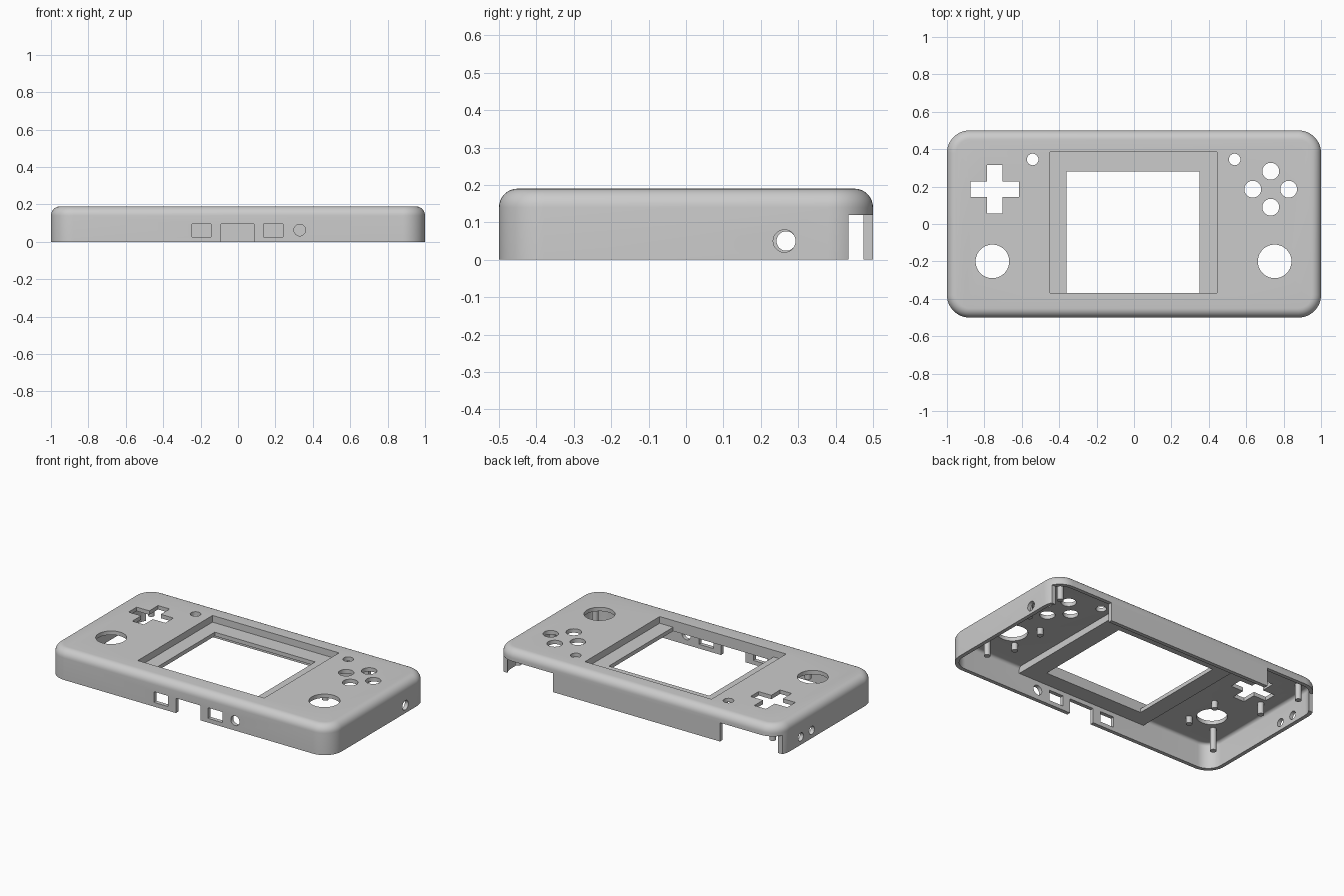
import bpy
import bmesh
from math import radians
from mathutils import Matrix

cube = bpy.data.objects.get("Cube")
if cube:
    bpy.data.objects.remove(cube, do_unlink=True)

WALL = 0.025
HEIGHT = 0.19

grey = bpy.data.materials.new("light_grey_plastic")
grey.use_nodes = True
grey.diffuse_color = (0.6, 0.6, 0.6, 1)
grey.node_tree.nodes["Principled BSDF"].inputs["Base Color"].default_value = (0.6, 0.6, 0.6, 1)


def finish(bm, name):
    bmesh.ops.recalc_face_normals(bm, faces=bm.faces)
    mesh = bpy.data.meshes.new(name)
    bm.to_mesh(mesh)
    bm.free()
    mesh.materials.append(grey)
    obj = bpy.data.objects.new(name, mesh)
    bpy.context.collection.objects.link(obj)
    return obj


def box_bm(x0, x1, y0, y1, z0, z1):
    bm = bmesh.new()
    place = Matrix.Translation(((x0 + x1) / 2, (y0 + y1) / 2, (z0 + z1) / 2))
    size = Matrix.Diagonal((x1 - x0, y1 - y0, z1 - z0, 1))
    bmesh.ops.create_cube(bm, size=1, matrix=place @ size)
    return bm


def box(name, *bounds):
    return finish(box_bm(*bounds), name)


def cylinder(name, centre, radius, length, axis="Z", sides=40):
    turn = {"X": Matrix.Rotation(radians(90), 4, "Y"),
            "Y": Matrix.Rotation(radians(90), 4, "X"),
            "Z": Matrix.Identity(4)}[axis]
    bm = bmesh.new()
    bmesh.ops.create_cone(bm, cap_ends=True, segments=sides, radius1=radius, radius2=radius,
                          depth=length, matrix=Matrix.Translation(centre) @ turn)
    return finish(bm, name)


def rounded_block(name, inset, z0, z1, corner, fillet):
    """Box with round corners in plan and a filleted top rim."""
    bm = box_bm(inset - 1, 1 - inset, inset - 0.5, 0.5 - inset, z0, z1)
    upright = [e for e in bm.edges if abs(e.verts[0].co.z - e.verts[1].co.z) > 0.01]
    bmesh.ops.bevel(bm, geom=upright, offset=corner, segments=12, profile=0.5, affect="EDGES")
    rim = [e for e in bm.edges if all(v.co.z > z1 - 0.001 for v in e.verts)]
    bmesh.ops.bevel(bm, geom=rim, offset=fillet, segments=8, profile=0.5, affect="EDGES")
    return finish(bm, name)


def combine(target, tool, operation="DIFFERENCE"):
    tool.hide_render = True
    bpy.context.view_layer.objects.active = target
    mod = target.modifiers.new("combine", "BOOLEAN")
    mod.operation = operation
    mod.solver = "EXACT"
    mod.object = tool
    bpy.ops.object.modifier_apply(modifier=mod.name)
    bpy.data.objects.remove(tool, do_unlink=True)


# Hollow shell with the sunken screen floor
shell = rounded_block("front_shell", 0, 0, HEIGHT, 0.12, 0.05)
combine(shell, rounded_block("cavity", WALL, -0.1, HEIGHT - WALL, 0.12 - WALL, 0.02))
combine(shell, box("screen_floor", -0.47, 0.47, -0.485, 0.485, 0.122, 0.175), "UNION")
combine(shell, box("screen_recess", -0.45, 0.445, -0.37, 0.385, 0.147, 0.3))
combine(shell, box("screen_window", -0.36, 0.35, -0.37, 0.28, 0.05, 0.16))

# Direction pad opening
pad_x, pad_y, arm, half = -0.745, 0.185, 0.13, 0.041
combine(shell, box("pad_slot", pad_x - arm, pad_x + arm, pad_y - half, pad_y + half, 0.1, 0.3))
combine(shell, box("pad_slot", pad_x - half, pad_x + half, pad_y - arm, pad_y + arm, 0.1, 0.3))

# Round openings in the face: stick, menu and action buttons
face_holes = [(-0.757, -0.2, 0.09), (0.752, -0.2, 0.09),
              (-0.542, 0.345, 0.031), (0.538, 0.345, 0.031)]
face_holes += [(0.731 + dx, 0.186 + dy, 0.045)
               for dx, dy in ((0.096, 0), (-0.096, 0), (0, 0.096), (0, -0.096))]
for x, y, r in face_holes:
    combine(shell, cylinder("face_hole", (x, y, 0.2), r, 0.15))

# Ports along the front wall
for x0, x1, z0 in ((-0.245, -0.145, 0.027), (-0.09, 0.085, -0.1), (0.137, 0.24, 0.027)):
    combine(shell, box("port", x0, x1, -0.6, -0.45, z0, 0.095))
combine(shell, cylinder("jack_hole", (0.33, -0.5, 0.063), 0.031, 0.1, "Y"))

# Side wall holes
for x, y, r in ((1, 0.263, 0.03), (-1, 0.268, 0.026), (-1, 0.157, 0.026)):
    combine(shell, cylinder("side_hole", (x, y, 0.05), r, 0.12, "X"))

# Shoulder button cutouts at the back corners
for x0, x1 in ((0.59, 1.1), (-1.1, -0.59)):
    combine(shell, box("shoulder_cutout", x0, x1, 0.435, 0.6, -0.1, 0.12))

shell.select_set(True)
bpy.context.view_layer.objects.active = shell
bpy.ops.object.shade_smooth_by_angle(angle=radians(30))

# Screw posts under the face, mirrored left and right
for side, label in ((1, "left"), (-1, "right")):
    for x, y, low in ((0.9, 0.408, 0.06), (0.855, -0.305, 0.02), (0.875, 0.1, 0.09),
                      (0.66, -0.06, 0.12), (0.66, -0.29, 0.12)):
        post = cylinder(label + "_screw_post", (side * x, y, (low + 0.17) / 2), 0.019,
                        0.17 - low, sides=24)
        bpy.ops.object.select_all(action="DESELECT")
        post.select_set(True)
        bpy.context.view_layer.objects.active = post
        bpy.ops.object.shade_smooth_by_angle(angle=radians(30))
